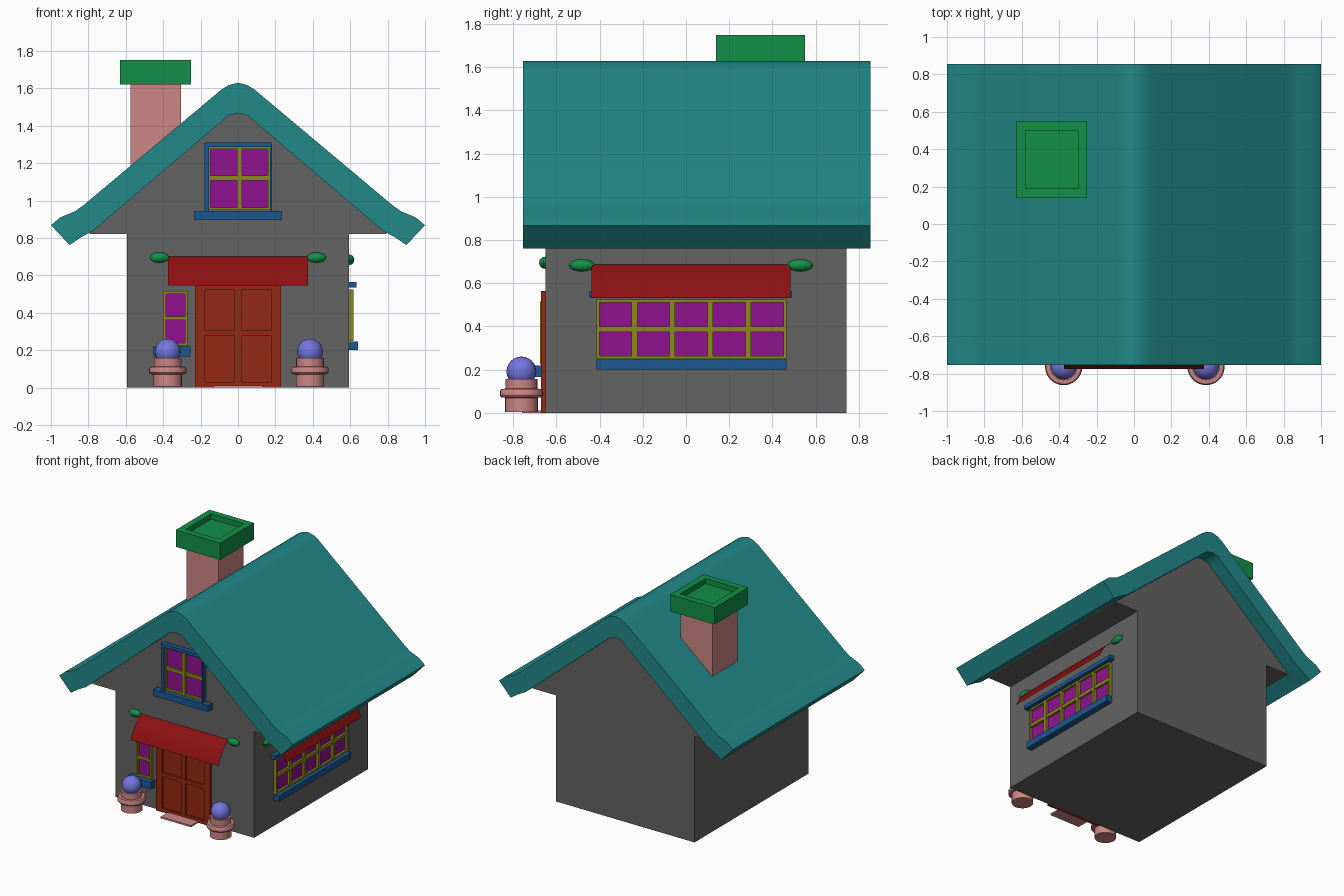
import bpy, bmesh, math
from mathutils import Matrix, Vector

if "Cube" in bpy.data.objects:
    bpy.data.objects.remove(bpy.data.objects["Cube"])

COLORS = dict(grey=(0.125, 0.125, 0.125), teal=(0.016, 0.25, 0.25), pink=(0.6, 0.24, 0.23),
              green=(0.006, 0.28, 0.065), blue=(0.012, 0.095, 0.28), yellow=(0.26, 0.25, 0.012),
              purple=(0.28, 0.006, 0.28), red=(0.26, 0.005, 0.006), rust=(0.3, 0.022, 0.006),
              lilac=(0.18, 0.18, 0.75))
MATS = {}
for key, rgb in COLORS.items():
    MATS[key] = bpy.data.materials.new(key)
    MATS[key].diffuse_color = (*rgb, 1)

FRONT_Y, BACK_Y, SIDE_X = -0.65, 0.743, 0.593


def finish(name, bm, color, closed=True):
    if closed:
        bmesh.ops.recalc_face_normals(bm, faces=bm.faces[:])
    mesh = bpy.data.meshes.new(name)
    bm.to_mesh(mesh)
    bm.free()
    ob = bpy.data.objects.new(name, mesh)
    bpy.context.collection.objects.link(ob)
    mesh.materials.append(MATS[color])
    bpy.context.view_layer.objects.active = ob
    bpy.ops.object.select_all(action='DESELECT')
    ob.select_set(True)
    bpy.ops.object.shade_smooth_by_angle(angle=math.radians(32))
    return ob


def on_wall(wall, u, d, v):
    """Point at u along a wall, d out of it, height v."""
    return Vector((u, FRONT_Y - d, v) if wall == 'front' else (SIDE_X + d, u, v))


def boxes(name, color, bounds):
    bm = bmesh.new()
    for x0, x1, y0, y1, z0, z1 in bounds:
        m = Matrix.Translation(((x0 + x1) / 2, (y0 + y1) / 2, (z0 + z1) / 2)) @ \
            Matrix.Diagonal((abs(x1 - x0), abs(y1 - y0), abs(z1 - z0), 1))
        bmesh.ops.create_cube(bm, size=1, matrix=m)
    return finish(name, bm, color)


def wall_boxes(name, color, wall, rects):
    """Boxes on a wall from (u0, u1, v0, v1, depth)."""
    out = []
    for u0, u1, v0, v1, d in rects:
        a, b = on_wall(wall, u0, -0.01, v0), on_wall(wall, u1, d, v1)
        out.append((a.x, b.x, a.y, b.y, a.z, b.z))
    return boxes(name, color, out)


def bars(lo, hi, count, bar, edge):
    """Spans of the edge bars and the dividers between count panes."""
    pane = (hi - lo - 2 * edge - (count - 1) * bar) / count
    spans = [(lo, lo + edge), (hi - edge, hi)]
    for i in range(1, count):
        a = lo + edge + i * pane + (i - 1) * bar
        spans.append((a, a + bar))
    return spans


def window(name, wall, u0, u1, v0, v1, cols, rows, bar=0.026, edge=0.014, depth=0.025):
    wall_boxes(name + '_glass', 'purple', wall, [(u0 + .005, u1 - .005, v0 + .005, v1 - .005, 0.006)])
    rects = [(a, b, v0, v1, depth) for a, b in bars(u0, u1, cols, bar, edge)]
    rects += [(u0, u1, a, b, depth - 0.002) for a, b in bars(v0, v1, rows, bar, edge)]
    wall_boxes(name + '_frame', 'yellow', wall, rects)


def awning(name, wall, u0, u1, z_top):
    profile = [(0, 0), (0.045, -0.035), (0.088, -0.085), (0.125, -0.155)]
    bm = bmesh.new()
    rows = [[bm.verts.new(on_wall(wall, u, d, z_top + z)) for d, z in profile] for u in (u0, u1)]
    for i in range(3):
        bm.faces.new((rows[0][i], rows[0][i + 1], rows[1][i + 1], rows[1][i]))
    finish(name, bm, 'red', closed=False)
    # finials on both ends of the awning
    bm = bmesh.new()
    for u in (u0 - 0.045, u1 + 0.045):
        s = (0.053, 0.028, 0.028, 1) if wall == 'front' else (0.028, 0.06, 0.028, 1)
        m = Matrix.Translation(on_wall(wall, u, 0.002, z_top - 0.005)) @ Matrix.Diagonal(s)
        bmesh.ops.create_uvsphere(bm, u_segments=10, v_segments=8, radius=1, matrix=m)
    finish(name + '_finials', bm, 'green')


def lathe(name, profile, center, color, steps=24):
    bm = bmesh.new()
    vs = [bm.verts.new((r, 0, z)) for r, z in profile]
    es = [bm.edges.new(p) for p in zip(vs, vs[1:])]
    bmesh.ops.spin(bm, geom=vs + es, cent=(0, 0, 0), axis=(0, 0, 1),
                   angle=2 * math.pi, steps=steps)
    bmesh.ops.remove_doubles(bm, verts=bm.verts[:], dist=1e-4)
    bmesh.ops.translate(bm, verts=bm.verts[:], vec=center)
    finish(name, bm, color)


# walls with gable and boxed eaves: mirrored half profile extruded along y
half = [(0, 1.49), (0.08, 1.45), (0.8, 0.835), (0.79, 0.82), (SIDE_X, 0.82), (SIDE_X, 0)]
bm = bmesh.new()
face = bm.faces.new([bm.verts.new((x, FRONT_Y, z)) for x, z in
                     half + [(-x, z) for x, z in reversed(half) if x > 0]])
geo = bmesh.ops.extrude_face_region(bm, geom=[face])['geom']
bmesh.ops.translate(bm, vec=(0, BACK_Y - FRONT_Y, 0),
                    verts=[g for g in geo if isinstance(g, bmesh.types.BMVert)])
finish('walls', bm, 'grey')

# roof: slab with rounded ridge and flared eaves (outer side down, inner side up)
outer = [(0, 1.63), (0.05, 1.617), (0.09, 1.592), (0.82, 0.98), (0.87, 0.943), (0.95, 0.91), (1.0, 0.868)]
inner = [(0.9, 0.762), (0.84, 0.803), (0.775, 0.838), (0.085, 1.425), (0.05, 1.455), (0, 1.467)]
half = outer + inner
bm = bmesh.new()
for s in (1, -1):
    rings = [[bm.verts.new((s * x, y, z)) for x, z in half] for y in (-0.755, 0.855)]
    for i in range(len(half) - 1):
        bm.faces.new((rings[0][i], rings[0][i + 1], rings[1][i + 1], rings[1][i]))
    for ring in rings:
        bm.faces.new(ring)
bmesh.ops.remove_doubles(bm, verts=bm.verts[:], dist=1e-4)
finish('roof', bm, 'teal')

# chimney and hollow cap
boxes('chimney', 'pink', [(-0.575, -0.305, 0.195, 0.5, 1.1, 1.63)])
bm = bmesh.new()
bmesh.ops.create_cube(bm, size=1, matrix=Matrix.Translation((-0.44, 0.345, 1.685)) @
                      Matrix.Diagonal((0.38, 0.41, 0.13, 1)))
top = max(bm.faces, key=lambda f: f.calc_center_median().z)
bmesh.ops.inset_region(bm, faces=[top], thickness=0.05, use_even_offset=True)
hole = bmesh.ops.extrude_discrete_faces(bm, faces=[top])['faces'][0]
bmesh.ops.translate(bm, verts=hole.verts[:], vec=(0, 0, -0.04))
finish('chimney_cap', bm, 'green')

# gable window with surround and sill
window('gable_window', 'front', -0.16, 0.175, 0.95, 1.29, 2, 2)
wall_boxes('gable_window_surround', 'blue', 'front', [
    (-0.18, -0.155, 0.94, 1.31, 0.035), (0.17, 0.182, 0.94, 1.31, 0.035),
    (-0.18, 0.182, 1.285, 1.31, 0.036), (-0.235, 0.235, 0.895, 0.945, 0.05)])

# small window by the door
window('small_window', 'front', -0.40, -0.27, 0.225, 0.515, 1, 2, bar=0.018)
wall_boxes('small_window_sill', 'blue', 'front', [(-0.455, -0.255, 0.165, 0.22, 0.05)])

# long side window with lintel and sill
window('side_window', 'right', -0.415, 0.465, 0.25, 0.525, 5, 2)
wall_boxes('side_window_trim', 'blue', 'right', [
    (-0.415, 0.465, 0.2, 0.247, 0.048), (-0.45, 0.49, 0.535, 0.565, 0.04)])

# door leaf, frame and panel rails
wall_boxes('door', 'rust', 'front', [
    (-0.22, 0.22, 0.005, 0.56, 0.006),
    (-0.23, -0.18, 0, 0.565, 0.022), (0.18, 0.23, 0, 0.565, 0.022),
    (-0.23, 0.23, 0.525, 0.565, 0.021), (-0.2, 0.2, 0, 0.03, 0.02),
    (-0.18, 0.18, 0.275, 0.305, 0.022), (-0.02, 0.02, 0.03, 0.54, 0.018)])
boxes('door_step', 'pink', [(-0.13, 0.13, -0.76, -0.64, 0, 0.012)])

# awnings over the door and the side window
awning('door_awning', 'front', -0.375, 0.375, 0.7)
awning('side_awning', 'right', -0.437, 0.483, 0.688)

# potted bushes either side of the door
pot = [(0, 0.005), (0.076, 0.005), (0.076, 0.07), (0.094, 0.072), (0.1, 0.08), (0.1, 0.1),
       (0.094, 0.111), (0.074, 0.112), (0.074, 0.157), (0, 0.157)]
for side, x in (('left', -0.376), ('right', 0.385)):
    lathe('pot_' + side, pot, (x, -0.762, 0), 'pink')
    bm = bmesh.new()
    bmesh.ops.create_uvsphere(bm, u_segments=20, v_segments=12, radius=0.069,
                              matrix=Matrix.Translation((x, -0.762, 0.192)))
    finish('bush_' + side, bm, 'lilac')

for m in bpy.data.materials:
    if m.users and not m.is_grease_pencil:
        m.use_nodes = True
        m.node_tree.nodes["Principled BSDF"].inputs["Base Color"].default_value = m.diffuse_color
